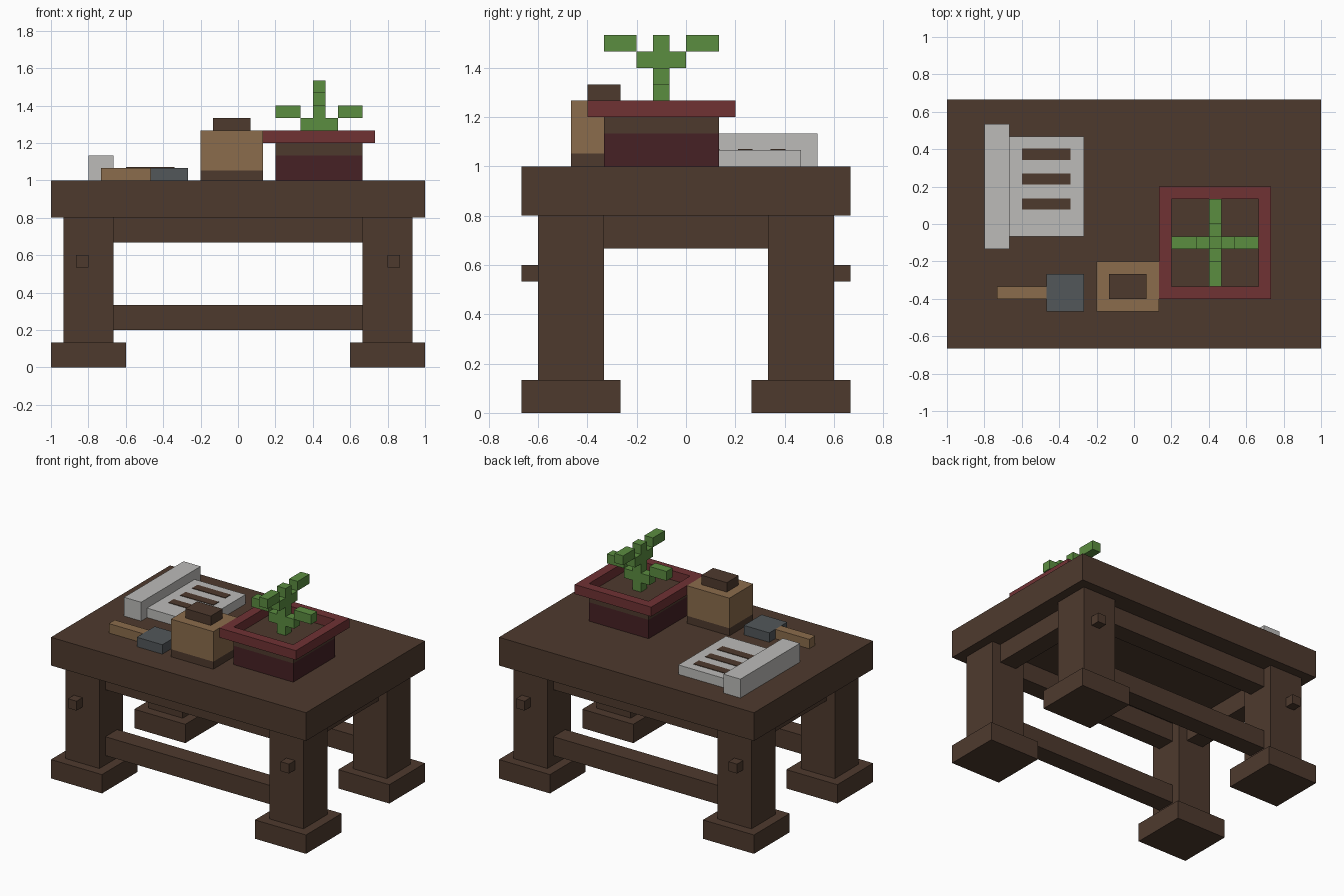
import bpy

U = 1 / 15  # modelling grid step

cube = bpy.data.objects.get("Cube")
if cube:
    bpy.data.objects.remove(cube, do_unlink=True)


def material(name, rgb):
    m = bpy.data.materials.new(name)
    m.use_nodes = True
    colour = (*rgb, 1)
    m.diffuse_color = colour
    bsdf = m.node_tree.nodes["Principled BSDF"]
    bsdf.inputs["Base Color"].default_value = colour
    bsdf.inputs["Roughness"].default_value = 0.9
    return m


brown = material("dark brown wood", (.076, .042, .027))
tan = material("tan wood", (.258, .15, .072))
red = material("red clay", (.162, .032, .034))
maroon = material("dark maroon clay", (.061, .015, .018))
green = material("leaf green", (.105, .266, .051))
paper = material("pale grey paper", (.503, .497, .485))
slate = material("slate metal", (.084, .095, .102))


def box(name, mat, x, y, z):
    """Box from (low, high) pairs in grid steps."""
    spans = [sorted(s) for s in (x, y, z)]
    bpy.ops.mesh.primitive_cube_add(size=1, location=[sum(s) / 2 * U for s in spans])
    ob = bpy.context.object
    ob.name = name
    ob.data.name = name
    ob.scale = [(s[1] - s[0]) * U for s in spans]
    bpy.ops.object.transform_apply(location=False, rotation=False, scale=True)
    ob.data.materials.append(mat)
    return ob


def flip(span, sign):
    return [sign * v for v in span]


# Table top, legs, feet and pegs
box("table_top", brown, (-15, 15), (-10, 10), (12, 15))
for sx, side in ((1, "left"), (-1, "right")):
    for sy, end in ((1, "back"), (-1, "front")):
        tag = f"{end}_{side}"
        box(f"{tag}_leg", brown, flip((10, 14), sx), flip((5, 9), sy), (2, 12))
        box(f"{tag}_foot", brown, flip((9, 15), sx), flip((4, 10), sy), (0, 2))
        box(f"{tag}_peg", brown, flip((12, 13), sx), flip((9, 10), sy), (8, 9))
    box(f"{side}_apron", brown, flip((11, 13), sx), (-5, 5), (10, 12))

# Long aprons and stretchers between the legs
for sy, end in ((1, "back"), (-1, "front")):
    box(f"{end}_apron", brown, (-10, 10), flip((6, 8), sy), (10, 12))
    box(f"{end}_stretcher", brown, (-10, 10), flip((6, 8), sy), (3, 5))

# Scroll with written lines
box("scroll_roll", paper, (-12, -10), (-2, 8), (15, 17))
box("scroll_sheet", paper, (-10, -4), (-1, 7), (15, 16))
for i in range(3):
    y = 1.6 + 2 * i
    box(f"scroll_line_{i + 1}", brown, (-9, -5.1), (y - .45, y + .45), (16, 16.06))

# Hammer
box("hammer_handle", tan, (-11, -7), (-6, -5), (15, 16))
box("hammer_head", slate, (-7, -4), (-7, -4), (15, 16))

# Jar
box("jar_base", brown, (-3, 2), (-7, -3), (15, 15.8))
box("jar_body", tan, (-3, 2), (-7, -3), (15.8, 19))
box("jar_lid", brown, (-2, 1), (-6, -4), (19, 20))

# Flower pot with an open rim
box("pot_body", maroon, (3, 10), (-5, 2), (15, 17))
box("pot_soil", brown, (3, 10), (-5, 2), (17, 18))
box("pot_rim_front", red, (2, 11), (-6, -5), (18, 19))
box("pot_rim_back", red, (2, 11), (2, 3), (18, 19))
box("pot_rim_left", red, (10, 11), (-5, 2), (18, 19))
box("pot_rim_right", red, (2, 3), (-5, 2), (18, 19))

# Plant: lower branches run sideways, upper ones front to back
box("plant_stem", green, (6, 7), (-2, -1), (18, 23))
for s, side in ((1, "left"), (-1, "right")):
    lower = [6.5 + s * v for v in (.5, 1.5, 3.5)]
    box(f"{side}_twig", green, lower[:2], (-2, -1), (19, 20))
    box(f"{side}_leaf", green, lower[1:], (-2, -1), (20, 21))
for s, end in ((1, "back"), (-1, "front")):
    upper = [-1.5 + s * v for v in (.5, 1.5, 3.5)]
    box(f"{end}_twig", green, (6, 7), upper[:2], (21, 22))
    box(f"{end}_leaf", green, (6, 7), upper[1:], (22, 23))
